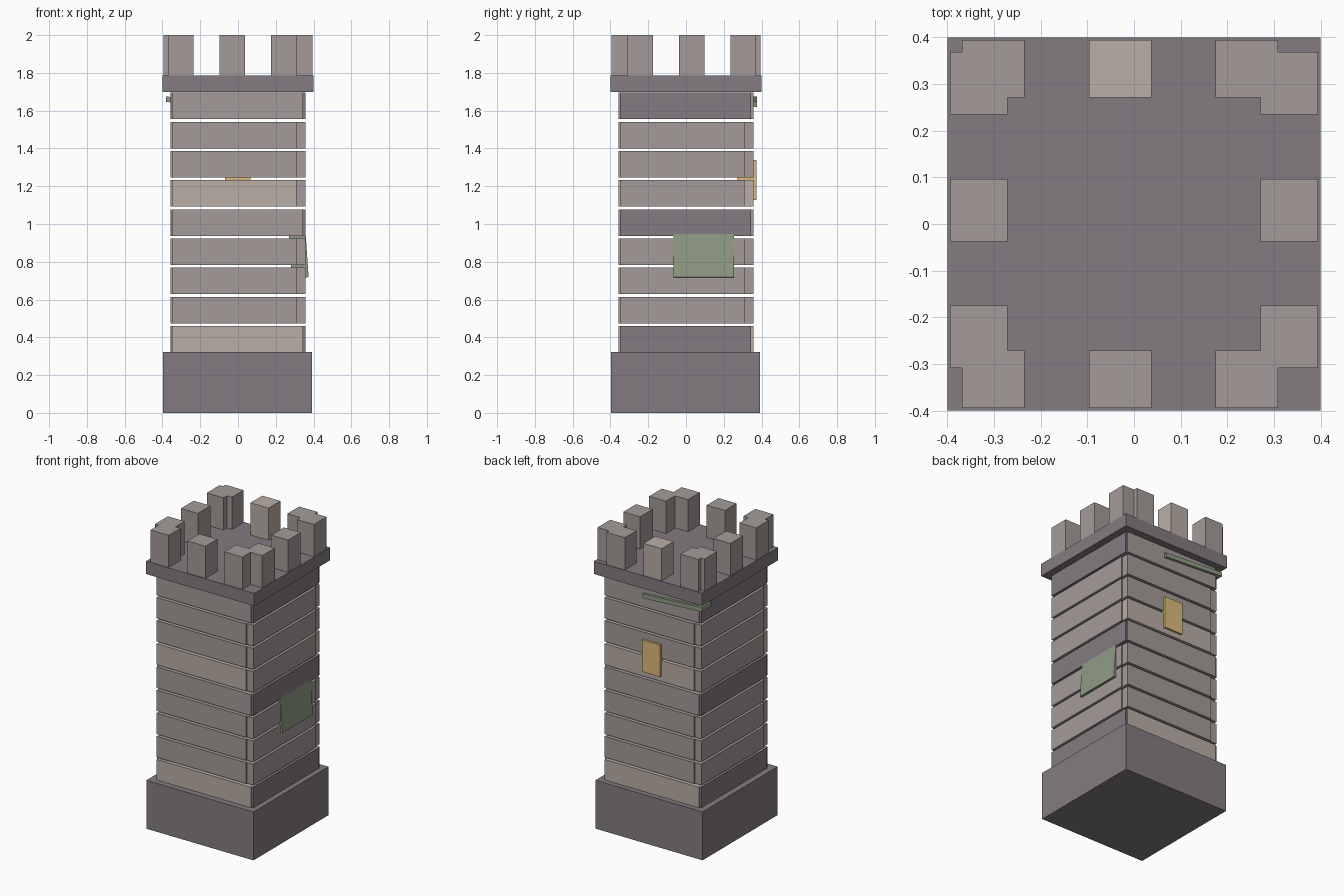
import bpy
from math import pi
from mathutils import Matrix

if "Cube" in bpy.data.objects:
    bpy.data.objects.remove(bpy.data.objects["Cube"])


def material(name, rgb):
    m = bpy.data.materials.new(name)
    m.diffuse_color = (*rgb, 1)
    m.use_nodes = True
    m.node_tree.nodes["Principled BSDF"].inputs["Base Color"].default_value = m.diffuse_color
    return m


DARK = material("dark_stone", (0.23, 0.20, 0.22))
MID = material("mid_stone", (0.37, 0.33, 0.32))
LIGHT = material("light_stone", (0.49, 0.43, 0.38))
MOSS = material("moss", (0.28, 0.33, 0.23))
GLOW = material("window_glow", (0.72, 0.50, 0.20))


def box(name, lo, hi, mat, turns=0, tilt=0.0):
    """Box between two corners; turns = quarter turns round the tower, tilt = rotation about y."""
    bpy.ops.mesh.primitive_cube_add(size=1)
    o = bpy.context.object
    o.name = name
    mid = [(a + b) / 2 for a, b in zip(lo, hi)]
    size = [b - a for a, b in zip(lo, hi)]
    o.data.transform(Matrix.Rotation(turns * pi / 2, 4, 'Z') @ Matrix.Translation(mid)
                     @ Matrix.Rotation(tilt, 4, 'Y') @ Matrix.Diagonal((*size, 1)))
    o.data.materials.append(mat)
    return o


# Plinth and parapet slab
box("base", (-0.398, -0.398, 0), (0.393, 0.393, 0.323), DARK)
box("parapet_slab", (-0.4, -0.4, 1.70), (0.4, 0.4, 1.785), DARK)

# Hollow wall: open-jointed courses, four stones each laid in a pinwheel
SIDES = ("front", "right", "back", "left")
for i in range(9):
    z = 0.32 + i * 0.1544
    end = 0.345 if i % 4 == 0 else 0.31
    for turn, side in enumerate(SIDES):
        mat = MID
        if turn % 2 == 0 and i % 5 == 0:
            mat = LIGHT
        elif turn % 2 == 1 and i % 4 == 0:
            mat = DARK
        box(f"wall_stone_{side}_{i + 1}", (-0.35, -0.358, z),
            (end, -0.26, z + 0.14), mat, turn)

# Battlements: three merlons along each edge
for i, c in enumerate((-0.302, -0.03, 0.242)):
    for s, side in ((-1, "front"), (1, "back")):
        y = s * 0.333
        box(f"merlon_{side}_{i + 1}", (c - 0.067, y - 0.062, 1.785),
            (c + 0.067, y + 0.062, 2.0), LIGHT if s == 1 and i == 1 else MID)
    for s, side in ((-1, "left"), (1, "right")):
        x = s * 0.333
        box(f"merlon_{side}_{i + 1}", (x - 0.062, -c - 0.067, 1.785),
            (x + 0.062, -c + 0.067, 2.0), MID)

# Lit window on the back
box("window", (-0.07, 0.273, 1.127), (0.066, 0.372, 1.34), GLOW)

# Moss patches: leaning panel on the right, strip under the parapet at the back
box("moss_panel", (0.275, -0.065, 0.715), (0.364, 0.255, 1.003), MOSS, tilt=-0.07)
box("moss_strip", (-0.381, 0.275, 1.633), (0.06, 0.375, 1.662), MOSS, tilt=0.057)
